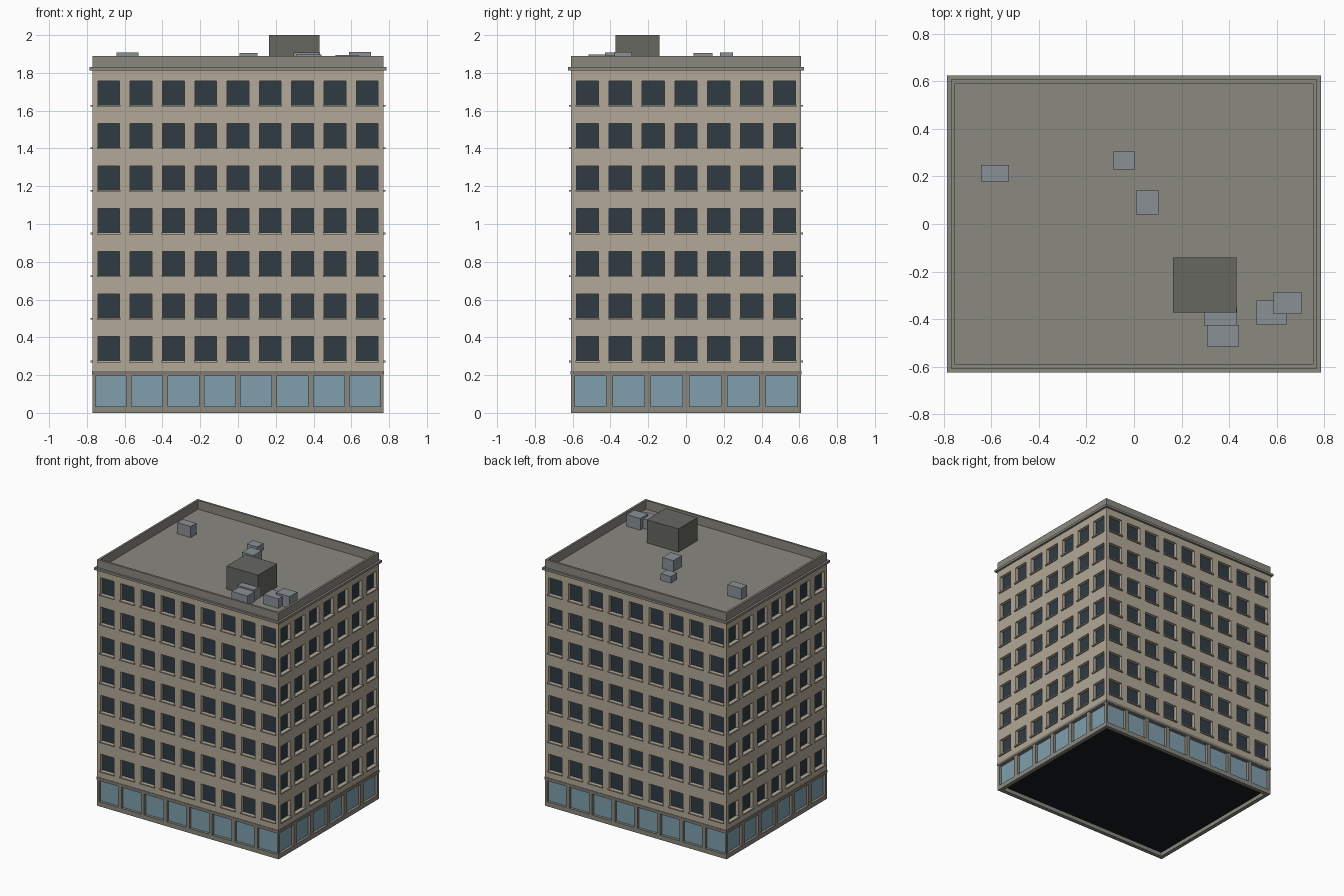
import bpy, bmesh
from mathutils import Vector

if "Cube" in bpy.data.objects:
    bpy.data.objects.remove(bpy.data.objects["Cube"])

HX, HY = 0.77, 0.608          # half size of the tower
GROUND, WALL_TOP, TOP = 0.222, 1.815, 1.89
ROOF = 1.822
FLOORS, FLOOR_H = 7, 0.2257
SIDES = [((1, 0), (0, -1)), ((0, 1), (1, 0)), ((-1, 0), (0, 1)), ((0, -1), (-1, 0))]


def material(name, r, g, b):
    lin = [((c / 255 + 0.055) / 1.055) ** 2.4 for c in (r, g, b)]
    m = bpy.data.materials.new(name)
    m.diffuse_color = (*lin, 1)
    m.use_nodes = True
    m.node_tree.nodes["Principled BSDF"].inputs["Base Color"].default_value = m.diffuse_color
    return m


STONE = material("stone", 178, 168, 151)
TRIM = material("trim", 138, 136, 128)
BELT = material("belt", 126, 122, 114)
DARK_GLASS = material("dark_glass", 48, 59, 67)
SHOP_GLASS = material("shop_glass", 128, 159, 174)
HOUSE = material("penthouse", 103, 103, 97)
METAL = material("metal", 138, 144, 149)
BLACK = material("soffit", 24, 26, 28)


def finish(name, bm, mat):
    bmesh.ops.remove_doubles(bm, verts=bm.verts, dist=1e-5)
    me = bpy.data.meshes.new(name)
    bm.to_mesh(me)
    bm.free()
    ob = bpy.data.objects.new(name, me)
    me.materials.append(mat)
    bpy.context.collection.objects.link(ob)
    return ob


def quad(bm, pts):
    bm.faces.new([bm.verts.new(p) for p in pts])


def side_point(k, u, depth, z):
    """Point on facade k: u along the wall, depth inward from its face."""
    (ux, uy), (nx, ny) = SIDES[k]
    d = (HY if k % 2 == 0 else HX) - depth
    return Vector((u * ux + d * nx, u * uy + d * ny, z))


def add_box(bm, lo, hi):
    lo, hi = Vector(lo), Vector(hi)
    r = bmesh.ops.create_cube(bm, size=1)
    for v in r["verts"]:
        v.co = Vector([(a + b) / 2 + c * (b - a) for a, b, c in zip(lo, hi, v.co)])


def box(name, lo, hi, mat):
    bm = bmesh.new()
    add_box(bm, lo, hi)
    return finish(name, bm, mat)


def ring(name, out, inn, z0, z1, mat):
    """Rectangular frame, offsets measured outward from the tower wall."""
    bm = bmesh.new()
    prof = [(out, z0), (out, z1), (inn, z1), (inn, z0)]
    corners = [(-1, -1), (1, -1), (1, 1), (-1, 1)]
    for i in range(4):
        for j in range(4):
            (a, za), (b, zb) = prof[j], prof[(j + 1) % 4]
            (px, py), (qx, qy) = corners[i], corners[(i + 1) % 4]
            quad(bm, [(px * (HX + a), py * (HY + a), za), (qx * (HX + a), qy * (HY + a), za),
                      (qx * (HX + b), qy * (HY + b), zb), (px * (HX + b), py * (HY + b), zb)])
    bmesh.ops.remove_doubles(bm, verts=bm.verts, dist=1e-5)
    bmesh.ops.recalc_face_normals(bm, faces=bm.faces)
    return finish(name, bm, mat)


def facade(name, counts, fills, z0, z1, rows, depth, wall_mat, glass_mat):
    """Four walls with rows of recessed windows; glass is its own object."""
    wall, glass = bmesh.new(), bmesh.new()
    vs = [z0] + [z for r in rows for z in r] + [z1]
    for k in range(4):
        n, half = counts[k % 2], (HX, HY)[k % 2]
        pitch = 2 * half / n
        w = pitch * fills[k % 2] / 2
        us = [-half]
        for i in range(n):
            c = -half + pitch * (i + 0.5)
            us += [c - w, c + w]
        us.append(half)
        for i in range(len(us) - 1):
            for j in range(len(vs) - 1):
                cell = [(us[i], vs[j]), (us[i + 1], vs[j]),
                        (us[i + 1], vs[j + 1]), (us[i], vs[j + 1])]
                if i % 2 and j % 2:
                    quad(glass, [side_point(k, u, depth, z) for u, z in cell])
                    for a, b in zip(cell, cell[1:] + cell[:1]):
                        quad(wall, [side_point(k, a[0], 0, a[1]), side_point(k, b[0], 0, b[1]),
                                    side_point(k, b[0], depth, b[1]), side_point(k, a[0], depth, a[1])])
                else:
                    quad(wall, [side_point(k, u, 0, z) for u, z in cell])
    finish(name + "_walls", wall, wall_mat)
    finish(name + "_glass", glass, glass_mat)


# Shop floor and the seven upper floors
facade("shop_floor", (8, 6), (0.85, 0.825), 0, GROUND, [(0.035, 0.196)], 0.02, TRIM, SHOP_GLASS)
rows = [(0.274 + i * FLOOR_H, 0.404 + i * FLOOR_H) for i in range(FLOORS)]
facade("upper_floor", (9, 7), (0.675, 0.68), GROUND, WALL_TOP, rows, 0.025, STONE, DARK_GLASS)

# Window sills
bm = bmesh.new()
for k in range(4):
    n, half = (9, 7)[k % 2], (HX, HY)[k % 2]
    pitch = 2 * half / n
    for i in range(n):
        c, w = -half + pitch * (i + 0.5), pitch * 0.365
        for z, _ in rows:
            a, b = side_point(k, c - w, 0.006, z - 0.006), side_point(k, c + w, -0.011, z + 0.003)
            add_box(bm, [min(p) for p in zip(a, b)], [max(p) for p in zip(a, b)])
finish("window_sills", bm, STONE)

# Belt above the shops, cornice, parapet and open base
ring("belt_course", 0.003, -0.01, 0.202, GROUND, BELT)
ring("cornice", 0.016, -0.01, 1.813, 1.83, TRIM)
ring("parapet", 0, -0.016, WALL_TOP, TOP, TRIM)
ring("base_rim", -0.0005, -0.03, 0, 0.034, TRIM)
box("soffit", (-HX + 0.026, -HY + 0.026, 0.03), (HX - 0.026, HY - 0.026, 0.05), BLACK)
box("roof_deck", (-HX + 0.01, -HY + 0.01, 1.79), (HX - 0.01, HY - 0.01, ROOF), TRIM)

# Rooftop penthouse and vent units
box("penthouse", (0.164, -0.372, ROOF), (0.431, -0.141, 2.0), HOUSE)
units = [(-0.643, -0.527, 0.179, 0.248, 1.907), (-0.086, 0.002, 0.229, 0.305, 1.872),
         (0.008, 0.103, 0.040, 0.141, 1.906), (0.294, 0.433, -0.428, -0.352, 1.908),
         (0.307, 0.441, -0.515, -0.424, 1.898), (0.515, 0.641, -0.426, -0.321, 1.896),
         (0.588, 0.704, -0.378, -0.286, 1.911)]
for i, (x0, x1, y0, y1, z) in enumerate(units):
    box(f"roof_unit_{i + 1}", (x0, y0, ROOF), (x1, y1, z), METAL)
